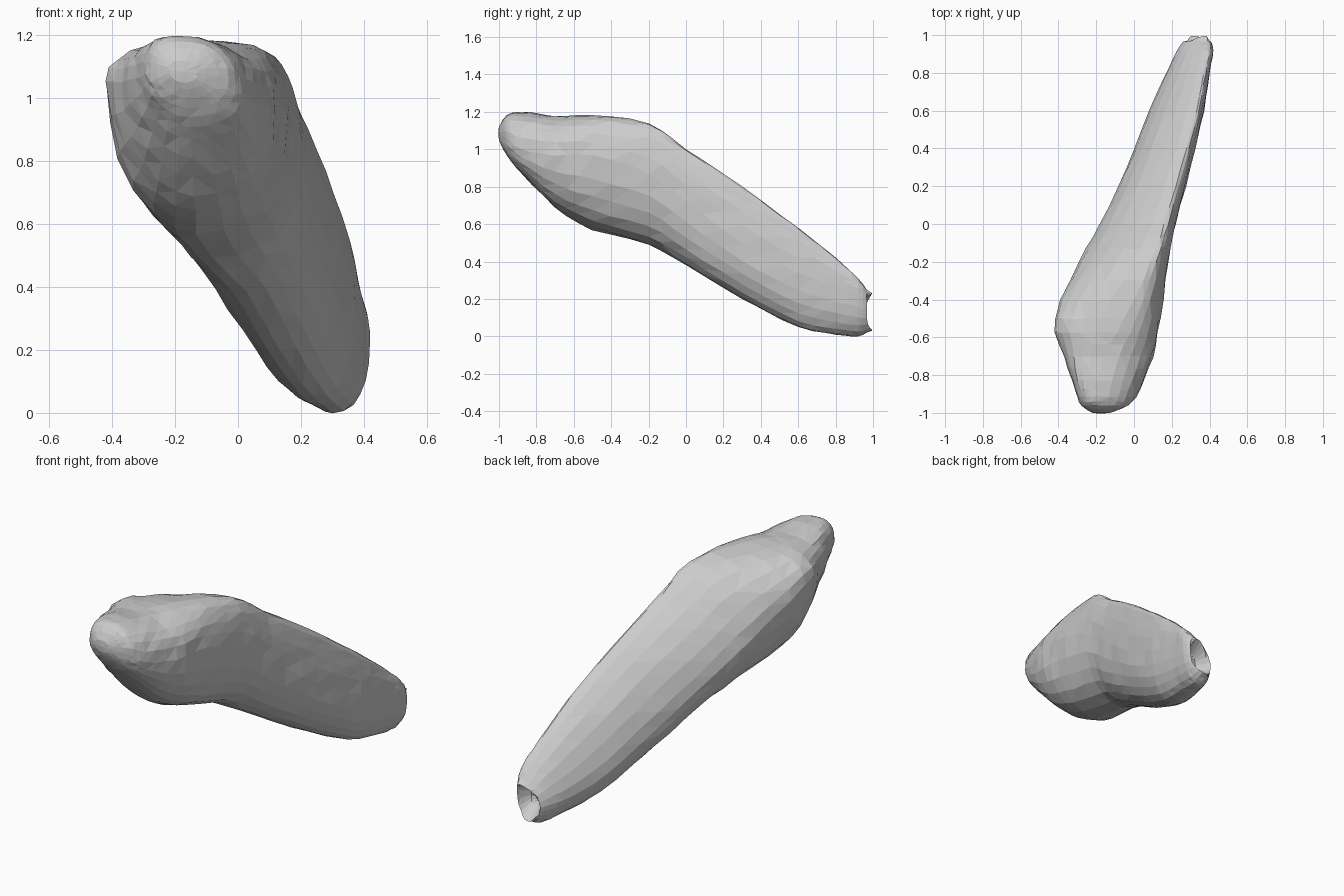
import bpy, bmesh, math, random
from mathutils import Vector

old = bpy.data.objects.get("Cube")
if old:
    bpy.data.objects.remove(old, do_unlink=True)
random.seed(4)

# Cross-sections along the length:
# y, left x, right x, bottom z, top z, x of top, x of bottom, z of left, z of right
STATIONS = [
    (-1, -.22, -.13, 1.05, 1.12, -.18, -.17, 1.09, 1.08),
    (-.96, -.28, -.03, .97, 1.18, -.19, -.16, 1.08, 1.06),
    (-.88, -.31, .03, .87, 1.2, -.2, -.15, 1.07, 1),
    (-.7, -.37, .1, .69, 1.18, -.16, -.14, 1.05, .97),
    (-.5, -.42, .14, .57, 1.18, -.05, -.13, 1.03, .97),
    (-.2, -.29, .18, .49, 1.14, .09, -.08, .8, .87),
    (0, -.18, .22, .38, 1, .16, .03, .63, .72),
    (.3, -.04, .3, .2, .8, .25, .13, .41, .5),
    (.6, .08, .37, .05, .58, .33, .24, .22, .34),
    (.8, .17, .4, .01, .42, .37, .29, .14, .27),
    (.92, .23, .42, 0, .31, .39, .3, .12, .23),
    (.98, .27, .4, .03, .23, .38, .31, .11, .17),
]
SIDES = 24
STEPS = 3


def catmull(a, b, c, d, t):
    """Smooth blend between b and c."""
    return b + .5 * t * (c - a + t * (2 * a - 5 * b + 4 * c - d + t * (3 * (b - c) + d - a)))


def blended_stations():
    """Fill in smooth in-between cross-sections."""
    last = len(STATIONS) - 1
    for i in range(last):
        four = [STATIONS[max(0, min(last, k))] for k in range(i - 1, i + 3)]
        for s in range(STEPS):
            yield [catmull(*values, s / STEPS) for values in zip(*four)]
    yield STATIONS[last]


def section_points(station):
    """Closed outline made of four rounded quarters through the extreme points."""
    y, left, right, bottom, top, x_top, x_bottom, z_left, z_right = station
    head = max(0, min(1, -2 * y))          # the broad end has a flatter top
    rough = .008 * (right - left)          # slight unevenness of the surface
    points = []
    for k in range(SIDES):
        angle = math.tau * k / SIDES
        s, c = math.sin(angle), math.cos(angle)
        x_mid = x_top if c > 0 else x_bottom
        z_mid = z_right if s > 0 else z_left
        x_end = right if s > 0 else left
        z_end = top if c > 0 else bottom
        if s > 0:
            power = .85
        else:
            power = 1.2 - .4 * head if c > 0 else 1.05
        point = Vector((x_mid + (x_end - x_mid) * abs(s) ** power, y,
                        z_mid + (z_end - z_mid) * abs(c) ** power))
        points.append(point + Vector([random.uniform(-rough, rough) for _ in range(3)]))
    return points


bm = bmesh.new()
rings = [[bm.verts.new(p) for p in section_points(station)]
         for station in blended_stations()]

# Broken narrow end: notched rim with a hollow sunk into it
rim = rings[-1]
for k, v in enumerate(rim):
    v.co.y += .025 * math.cos(2 * math.tau * k / SIDES) - .008
middle = sum((v.co for v in rim), Vector()) / SIDES
for scale, depth in ((.8, .03), (.5, .07)):
    rings.append([bm.verts.new(middle.lerp(v.co, scale) - Vector((0, depth, 0)))
                  for v in rim])

# Skin between the rings
for a, b in zip(rings, rings[1:]):
    for k in range(SIDES):
        n = (k + 1) % SIDES
        bm.faces.new((a[k], a[n], b[n], b[k]))
bm.faces.new(rings[-1])

# Blunt tip on the broad end
tip = bm.verts.new(sum((v.co for v in rings[0]), Vector()) / SIDES - Vector((0, .004, 0)))
for k in range(SIDES):
    bm.faces.new((rings[0][k], rings[0][(k + 1) % SIDES], tip))
bmesh.ops.recalc_face_normals(bm, faces=bm.faces)
bmesh.ops.triangulate(bm, faces=bm.faces)

mesh = bpy.data.meshes.new("bone_shard")
bm.to_mesh(mesh)
bm.free()
shard = bpy.data.objects.new("bone_shard", mesh)
bpy.context.collection.objects.link(shard)

# Plain grey colour
grey = bpy.data.materials.new("plain_grey")
grey.use_nodes = True
colour = (.6, .6, .6, 1)
grey.diffuse_color = colour
grey.node_tree.nodes["Principled BSDF"].inputs["Base Color"].default_value = colour
mesh.materials.append(grey)
